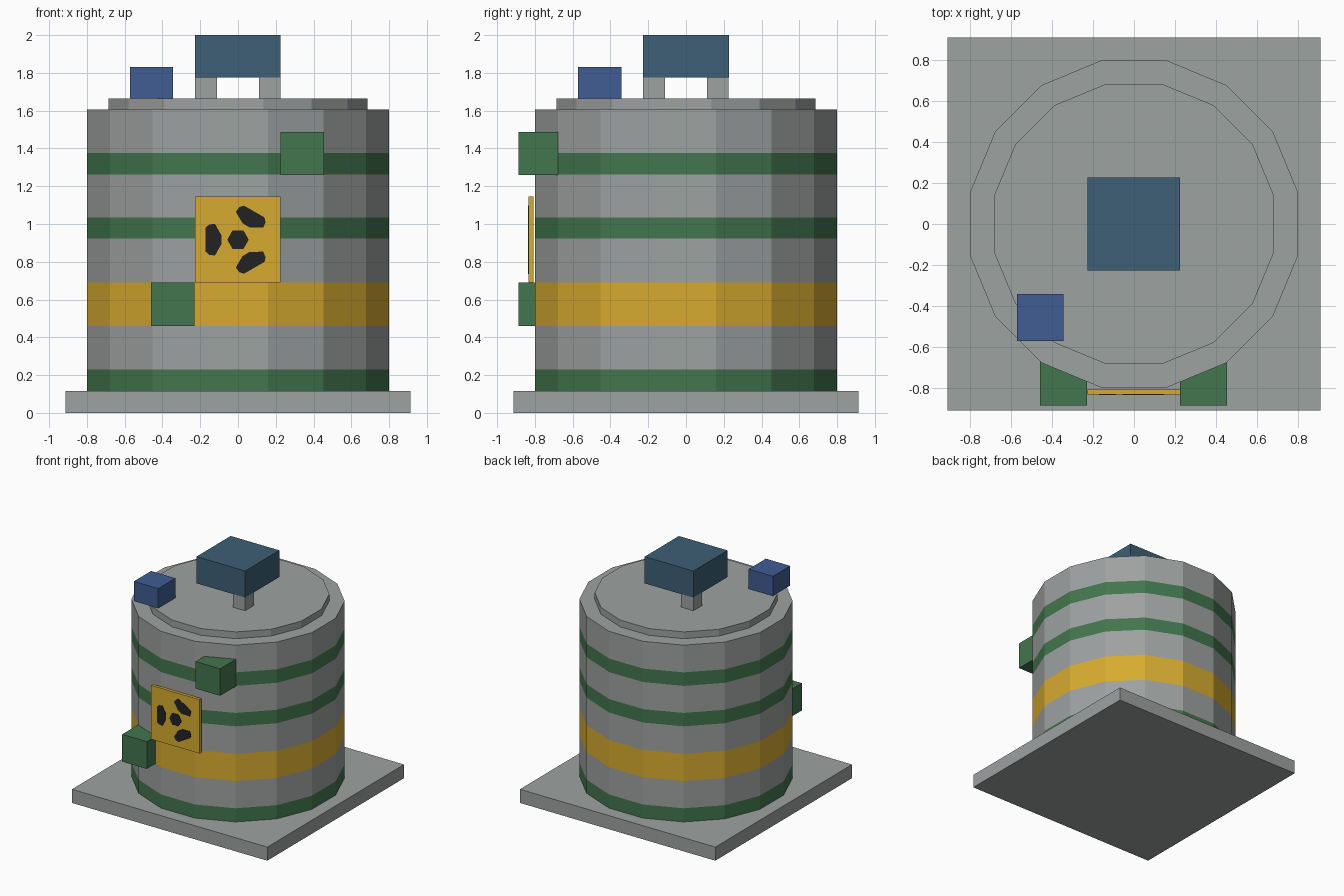
import bpy, bmesh, math
from mathutils import Matrix

if "Cube" in bpy.data.objects:
    bpy.data.objects.remove(bpy.data.objects["Cube"])


def material(name, rgb):
    m = bpy.data.materials.new(name)
    m.diffuse_color = (*rgb, 1)
    m.use_nodes = True
    m.node_tree.nodes["Principled BSDF"].inputs["Base Color"].default_value = m.diffuse_color
    return m


GREY = material("concrete grey", (0.34, 0.36, 0.355))
GREEN = material("band green", (0.055, 0.18, 0.075))
YELLOW = material("warning yellow", (0.68, 0.41, 0.03))
BLUE = material("control blue", (0.05, 0.11, 0.29))
TEAL = material("slate blue", (0.047, 0.115, 0.18))
BLACK = material("symbol black", (0.016, 0.016, 0.017))


def finish(name, bm, mats):
    bmesh.ops.recalc_face_normals(bm, faces=bm.faces)
    me = bpy.data.meshes.new(name)
    bm.to_mesh(me)
    bm.free()
    for m in mats:
        me.materials.append(m)
    ob = bpy.data.objects.new(name, me)
    bpy.context.collection.objects.link(ob)
    return ob


def box(name, lo, hi, mat):
    bm = bmesh.new()
    bmesh.ops.create_cube(bm, size=1)
    for v in bm.verts:
        v.co = [(a + b) / 2 + c * (b - a) for a, b, c in zip(lo, hi, v.co)]
    return finish(name, bm, [mat])


def prism(name, apothem, z0, z1, mats, cuts=()):
    """Sixteen-sided drum with flat sides facing the axes, cut into rings."""
    bm = bmesh.new()
    bmesh.ops.create_cone(bm, cap_ends=True, segments=16, depth=z1 - z0,
                          radius1=apothem / math.cos(math.pi / 16),
                          radius2=apothem / math.cos(math.pi / 16),
                          matrix=Matrix.Translation((0, 0, (z0 + z1) / 2))
                          @ Matrix.Rotation(math.pi / 16, 4, 'Z'))
    for z in cuts:
        bmesh.ops.bisect_plane(bm, geom=bm.verts[:] + bm.edges[:] + bm.faces[:],
                               plane_co=(0, 0, z), plane_no=(0, 0, 1))
    return finish(name, bm, mats)


def plate(name, pts, y0, y1, zc, mat):
    """Thin upright plate from an x/z outline."""
    bm = bmesh.new()
    face = bm.faces.new([bm.verts.new((x, y0, zc + z)) for x, z in pts])
    ext = bmesh.ops.extrude_face_region(bm, geom=[face])
    for v in ext["geom"]:
        if isinstance(v, bmesh.types.BMVert):
            v.co.y = y1
    return finish(name, bm, [mat])


# Base slab
box("base_slab", (-0.912, -0.912, 0), (0.912, 0.912, 0.115), GREY)

# Tank with painted bands
BANDS = [(0.115, 0.23, 1), (0.46, 0.69, 2), (0.922, 1.035, 1), (1.263, 1.377, 1)]
tank = prism("tank", 0.8, 0.115, 1.607, [GREY, GREEN, YELLOW],
             [z for b in BANDS for z in b[:2] if z > 0.12])
for f in tank.data.polygons:
    if abs(f.normal.z) < 0.5:
        for lo, hi, idx in BANDS:
            if lo < f.center.z < hi:
                f.material_index = idx

# Lid
prism("lid", 0.685, 1.607, 1.664, [GREY])

# Top unit on two diagonal posts
box("post_front", (0.112, -0.228, 1.66), (0.226, -0.112, 1.775), GREY)
box("post_back", (-0.228, 0.112, 1.66), (-0.112, 0.226, 1.775), GREY)
box("top_unit", (-0.228, -0.228, 1.775), (0.226, 0.228, 2.0), TEAL)

# Control box on the rim
box("control_box", (-0.572, -0.572, 1.664), (-0.345, -0.342, 1.83), BLUE)

# Valve boxes on the front
box("upper_valve_box", (0.226, -0.888, 1.26), (0.455, -0.66, 1.488), GREEN)
box("lower_valve_box", (-0.46, -0.888, 0.46), (-0.23, -0.66, 0.69), GREEN)

# Warning sign with three blades and a hub
box("warning_sign", (-0.228, -0.833, 0.69), (0.226, -0.808, 1.145), YELLOW)
half = [(-0.172, 0.063), (-0.153, 0.08), (-0.122, 0.084), (-0.087, 0.022)]
blade = half + [(x, -z) for x, z in reversed(half)]
for i in range(3):
    c, s = math.cos(i * math.tau / 3), math.sin(i * math.tau / 3)
    plate(f"symbol_blade_{i + 1}", [(x * c - z * s, x * s + z * c) for x, z in blade],
          -0.836, -0.832, 0.917, BLACK)
hub = [(0.057 * math.cos(i * math.pi / 3), 0.057 * math.sin(i * math.pi / 3)) for i in range(6)]
plate("symbol_hub", hub, -0.836, -0.832, 0.917, BLACK)
